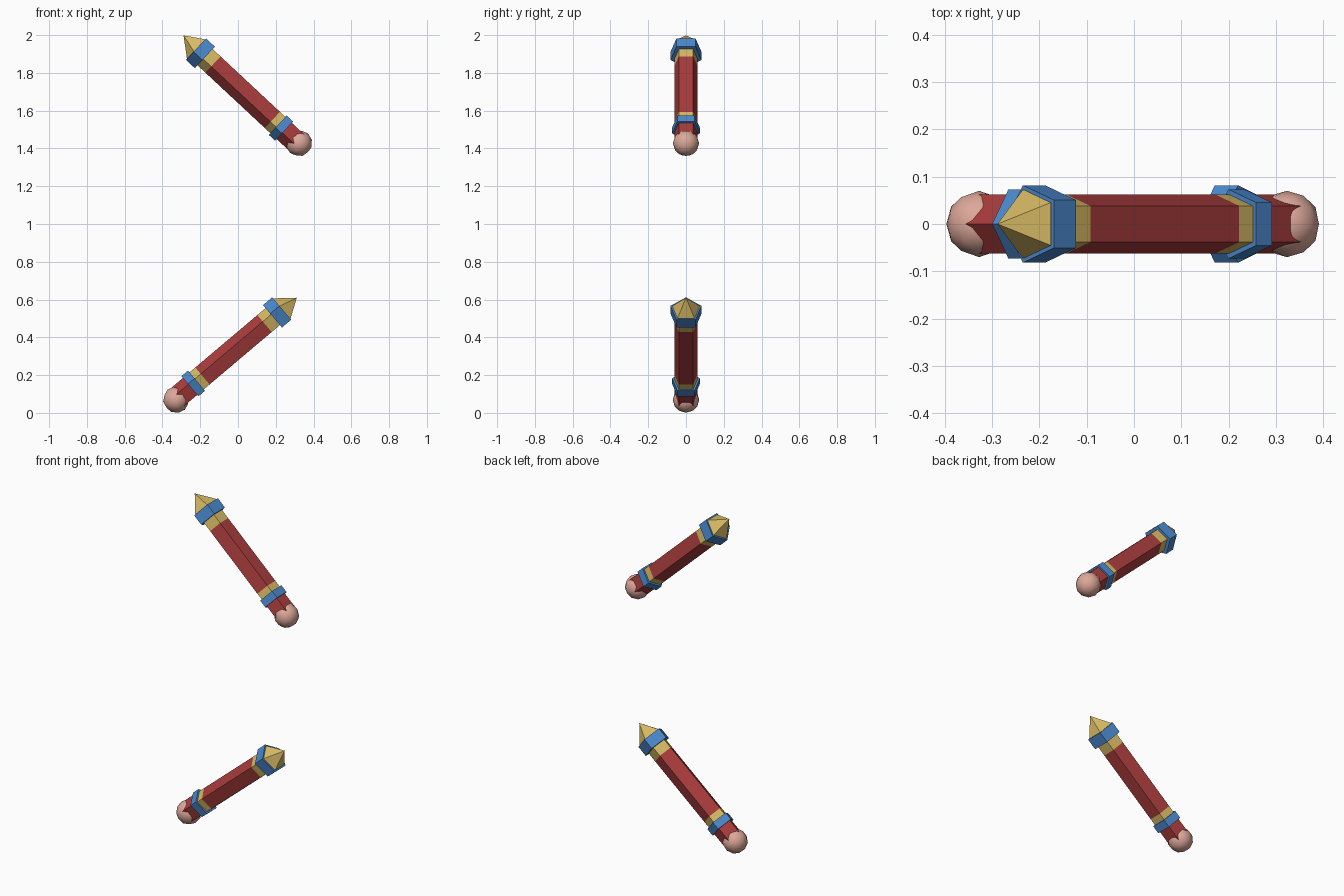
import bpy, bmesh, math
from mathutils import Matrix, Vector

if "Cube" in bpy.data.objects:
    bpy.data.objects.remove(bpy.data.objects["Cube"])


def material(name, rgb):
    m = bpy.data.materials.new(name)
    m.diffuse_color = (*rgb, 1)
    m.use_nodes = True
    m.node_tree.nodes["Principled BSDF"].inputs["Base Color"].default_value = m.diffuse_color
    return m


RED = material("deep red", (0.40, 0.045, 0.045))
GOLD = material("gold", (0.68, 0.49, 0.13))
BLUE = material("blue", (0.07, 0.25, 0.62))
PINK = material("pale pink", (0.72, 0.39, 0.32))
SIDES = 5


def finish(bm, name, mats, matrix, smooth=False):
    bmesh.ops.recalc_face_normals(bm, faces=bm.faces)
    for f in bm.faces:
        f.smooth = smooth
    me = bpy.data.meshes.new(name)
    bm.to_mesh(me)
    bm.free()
    for m in mats:
        me.materials.append(m)
    ob = bpy.data.objects.new(name, me)
    ob.matrix_world = matrix
    bpy.context.collection.objects.link(ob)
    return ob


def lathe(name, profile, mats, matrix, bands=None):
    """Five-sided solid along local X; profile = (distance, radius) rings,
    bands = material index of each ring-to-ring section."""
    bm = bmesh.new()
    rings = []
    for s, r in profile:
        if r == 0:
            rings.append([bm.verts.new((s, 0, 0))])
            continue
        rings.append([bm.verts.new((s, r * math.sin(a), r * math.cos(a)))
                      for a in (math.tau * k / SIDES for k in range(SIDES))])
    for i, (a, b) in enumerate(zip(rings, rings[1:])):
        for k in range(SIDES):
            n = (k + 1) % SIDES
            if len(b) == 1:
                f = bm.faces.new((a[k], a[n], b[0]))
            else:
                f = bm.faces.new((a[k], a[n], b[n], b[k]))
            f.material_index = bands[i] if bands else 0
    for ring in (rings[0], rings[-1]):
        if len(ring) > 1:
            bm.faces.new(ring)
    return finish(bm, name, mats, matrix)


def baton(prefix, x, z, degrees):
    m = Matrix.Translation(Vector((x, 0, z))) @ Matrix.Rotation(-math.radians(degrees), 4, 'Y')
    # shaft with two flush gold bands
    r = 0.065
    lathe(prefix + "_shaft", [(0, r), (0.14, r), (0.187, r), (0.617, r), (0.69, r)],
          [RED, GOLD], m, [0, 1, 0, 1])
    # narrow collar near the handle, wide collar at the head
    lathe(prefix + "_lower_collar", [(0.101, 0.077), (0.147, 0.077)], [BLUE], m)
    lathe(prefix + "_head_collar", [(0.674, 0.086), (0.738, 0.086)], [BLUE], m)
    # pointed tip
    lathe(prefix + "_tip", [(0.72, 0.076), (0.741, 0.076), (0.836, 0)], [GOLD], m)
    # round pommel
    bm = bmesh.new()
    bmesh.ops.create_icosphere(bm, subdivisions=2, radius=0.07)
    finish(bm, prefix + "_pommel", [PINK], m, smooth=True)


baton("lower_baton", -0.327, 0.07, 40.2)
baton("upper_baton", 0.323, 1.428, 137)
